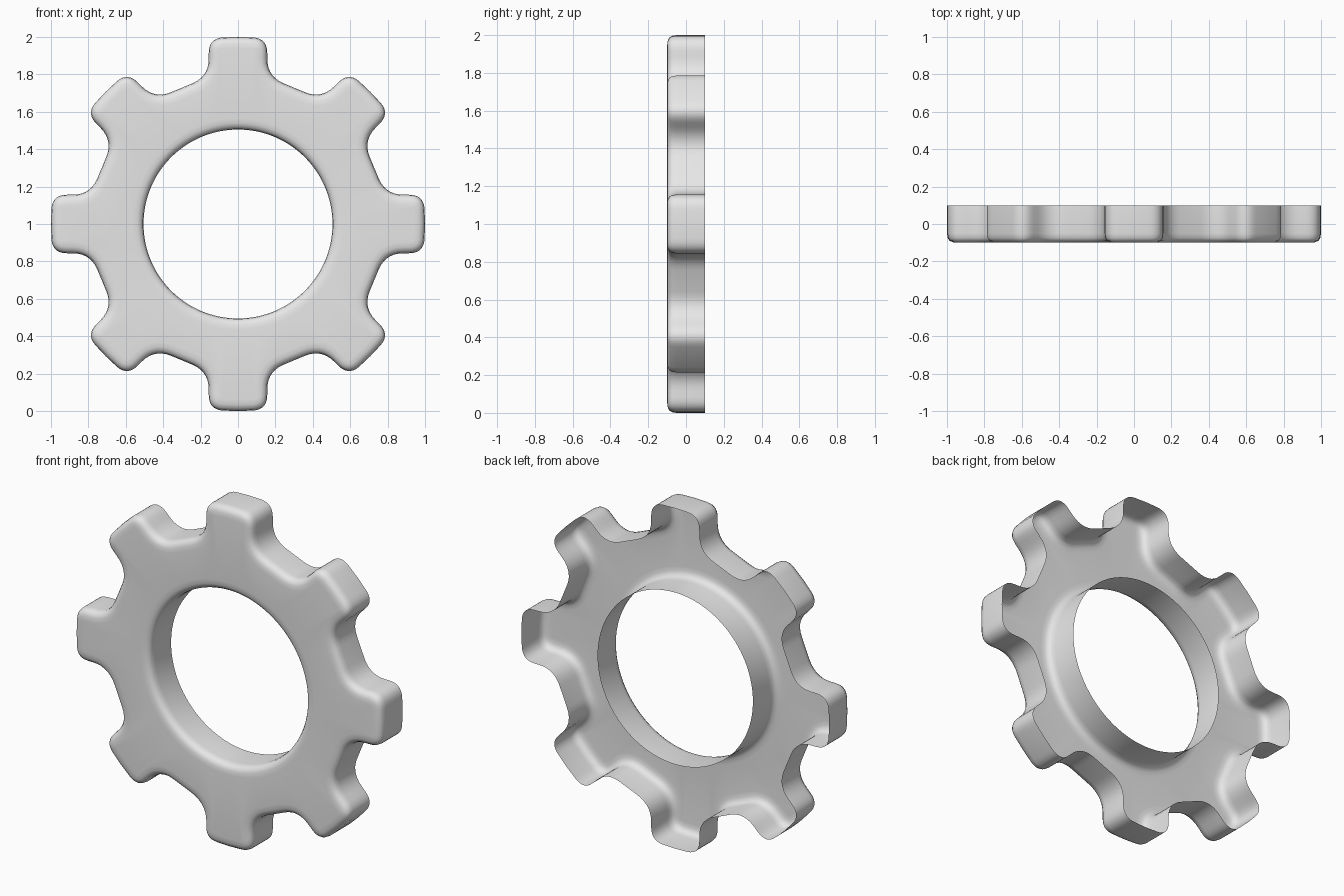
import bpy
import bmesh
from math import sin, cos, pi
from mathutils import Vector

cube = bpy.data.objects.get("Cube")
if cube:
    bpy.data.objects.remove(cube, do_unlink=True)

TEETH = 8
STEP = 2 * pi / TEETH
HOLE_RADIUS = 0.505
BACK = 0.1
# Rounded front edge: (inset from the wall, depth)
EDGE = [(0, BACK), (0, -0.05), (0.004, -0.075), (0.014, -0.09), (0.034, -0.098), (0.06, -0.1)]


def turn(p, a):
    """Rotate a point clockwise about the gear centre."""
    return Vector((p.x * cos(a) + p.y * sin(a), p.y * cos(a) - p.x * sin(a)))


def round_corner(before, corner, after, size, steps=8):
    a = corner + (before - corner).normalized() * size
    b = corner + (after - corner).normalized() * size
    ts = [i / (steps - 1) for i in range(steps)]
    return [a * (1 - t) ** 2 + corner * 2 * t * (1 - t) + b * t * t for t in ts]


# Half a tooth, from the middle of its tip to the middle of the valley
tip = Vector((0, 1.0))
shoulder = Vector((0.156, 0.995))
root = Vector((0.157, 0.788))
valley = turn(Vector((0, 0.788)), STEP / 2)
half = [tip]
half += round_corner(tip, shoulder, root, 0.08)
half += round_corner(shoulder, root, valley, 0.095)

# Mirror to the other half of the valley, then repeat round the gear
mirrored = [turn(Vector((-p.x, p.y)), STEP) for p in reversed(half[1:])]
sector = half + [valley] + mirrored
outline = [turn(p, k * STEP) for k in range(TEETH) for p in sector]
count = len(outline)
hole = [turn(Vector((0, HOLE_RADIUS)), 2 * pi * i / count) for i in range(count)]


def inset(points, distance):
    """Move a clockwise outline to its right-hand side."""
    result = []
    for i, p in enumerate(points):
        d = (points[(i + 1) % count] - points[i - 1]).normalized()
        result.append(p + Vector((d.y, -d.x)) * distance)
    return result


# One open-backed shell: outer wall, front face, hole wall
bm = bmesh.new()
loops = [(inset(outline, d), y) for d, y in EDGE]
loops += [(inset(hole, -d), y) for d, y in reversed(EDGE)]
rings = [[bm.verts.new((p.x, y, p.y + 1)) for p in pts] for pts, y in loops]
for a, b in zip(rings, rings[1:]):
    for i in range(count):
        j = (i + 1) % count
        bm.faces.new((a[i], b[i], b[j], a[j])).smooth = True
bm.normal_update()
front = max(bm.faces, key=lambda f: abs(f.normal.y))
if front.normal.y > 0:
    bmesh.ops.reverse_faces(bm, faces=bm.faces[:])

mesh = bpy.data.meshes.new("gear_shell")
bm.to_mesh(mesh)
bm.free()
gear = bpy.data.objects.new("gear_shell", mesh)
bpy.context.collection.objects.link(gear)

# Plain grey finish
grey = bpy.data.materials.new("light_grey")
grey.use_nodes = True
colour = (0.8, 0.8, 0.8, 1)
grey.diffuse_color = colour
grey.node_tree.nodes["Principled BSDF"].inputs["Base Color"].default_value = colour
mesh.materials.append(grey)
